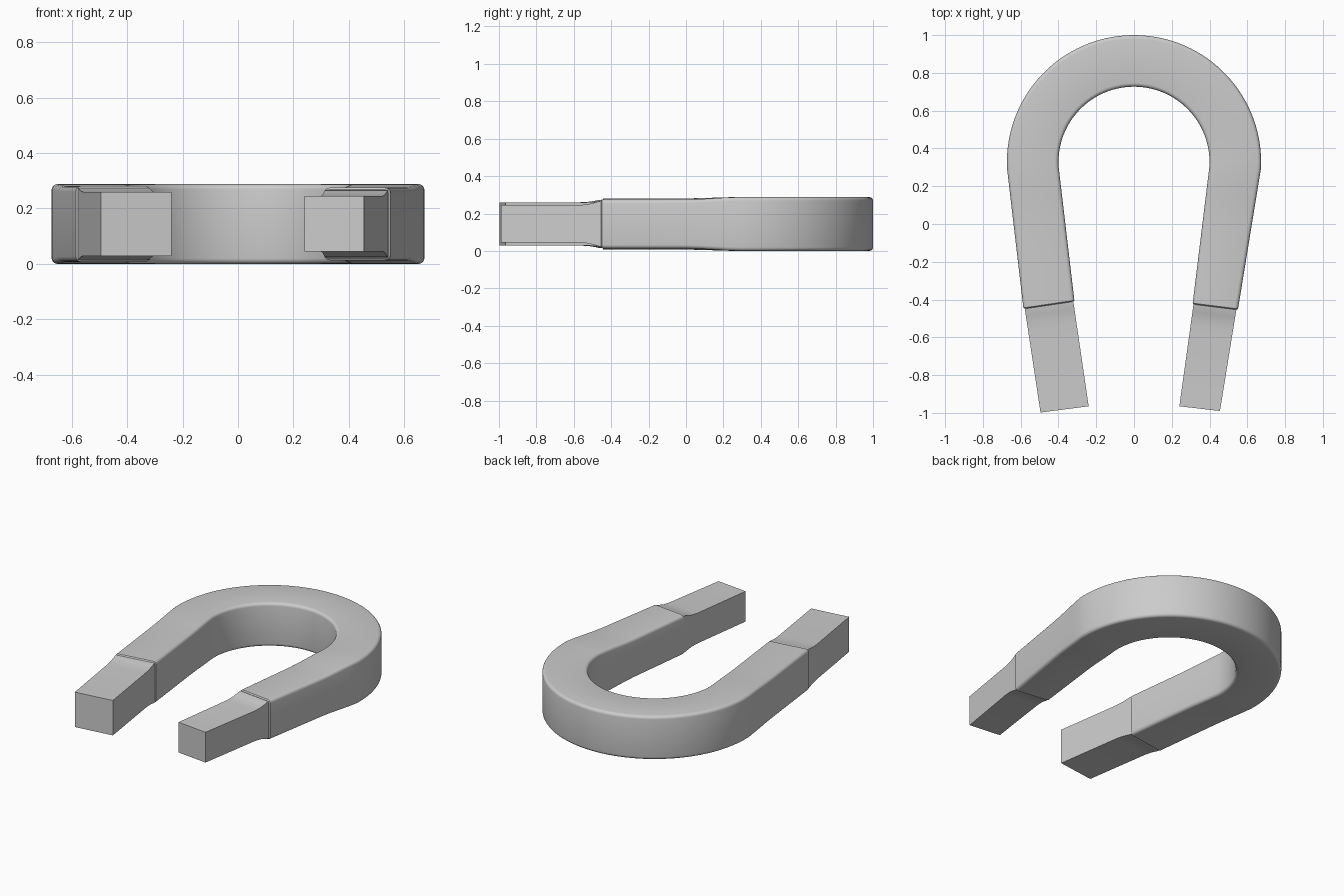
import bpy, bmesh
from math import sin, cos, pi, radians
from mathutils import Vector

if "Cube" in bpy.data.objects:
    bpy.data.objects.remove(bpy.data.objects["Cube"])

CY, RO, RI, H = 0.327, 0.673, 0.4, 0.288


def section(outer, inner, z0, z1, r):
    """Rounded rectangle (or plain when r is 0) between two plan points."""
    o, i = Vector((*outer, 0)), Vector((*inner, 0))
    w = (o - i).length
    d = (o - i) / w
    pts = []
    for u, z, a0 in ((w - r, z1 - r, 0), (r, z1 - r, 90),
                     (r, z0 + r, 180), (w - r, z0 + r, 270)):
        for k in range(5 if r else 1):
            a = radians(a0 + 22.5 * k)
            pts.append(i + d * (u + r * cos(a)) + Vector((0, 0, z + r * sin(a))))
    return pts


def loft(name, stations):
    """Skin consecutive sections and cap both ends."""
    bm = bmesh.new()
    rings = [[bm.verts.new(p) for p in section(*s)] for s in stations]
    n = len(rings[0])
    for a, b in zip(rings, rings[1:]):
        for k in range(n):
            bm.faces.new((a[k], a[(k + 1) % n], b[(k + 1) % n], b[k]))
    bm.faces.new(rings[0])
    bm.faces.new(rings[-1])
    bmesh.ops.recalc_face_normals(bm, faces=bm.faces)
    me = bpy.data.meshes.new(name)
    bm.to_mesh(me)
    bm.free()
    ob = bpy.data.objects.new(name, me)
    bpy.context.collection.objects.link(ob)
    bpy.ops.object.select_all(action='DESELECT')
    ob.select_set(True)
    bpy.context.view_layer.objects.active = ob
    bpy.ops.object.shade_smooth_by_angle(angle=radians(30))


def arc(a, rad):
    return (rad * cos(a), CY + rad * sin(a))


def lerp(a, b, t):
    return tuple(p + (q - p) * t for p, q in zip(a, b))


def leg(side, outer, inner, z0, z1):
    """Stations from the bend down to the stepped end of one leg."""
    a = -0.05 if side > 0 else pi + 0.05
    so, si = arc(a, RO), arc(a, RI)
    out = []
    for t in (0.1, 0.2, 0.3, 0.4, 0.7, 0.992, 1):
        e = min(t / 0.4, 1)
        e = e * e * (3 - 2 * e)
        o, i = lerp(so, outer, t), lerp(si, inner, t)
        g = 0.007 if t == 1 else 0
        w = 0.007 / 0.25 if g else 0
        out.append((lerp(o, i, w), lerp(i, o, w),
                    z0 * e + g, H + (z1 - H) * e - g, 0.02 - g))
    return out


# Horseshoe body: right leg, round bend, left leg
right = leg(1, (0.55, -0.455), (0.31, -0.425), 0.013, 0.275)
left = leg(-1, (-0.585, -0.45), (-0.315, -0.41), 0.007, 0.281)
bend = []
for k in range(57):
    a = -0.05 + (pi + 0.1) * k / 56
    bend.append((arc(a, RO), arc(a, RI), 0, H, 0.02))
loft("horseshoe_body", right[::-1] + bend + left)


# Square pole tips with a short sloped shoulder
def tip(name, so, si, eo, ei, shoulder, end):
    st = []
    for t, f in ((-0.03, 0), (0.03, 0.15), (0.07, 0.45), (0.13, 0.8), (0.22, 1), (1, 1)):
        st.append((lerp(so, eo, t), lerp(si, ei, t), *lerp(shoulder, end, f), 0))
    loft(name, st)


tip("right_tip", (0.542, -0.453), (0.315, -0.425), (0.455, -0.99), (0.24, -0.965),
    (0.022, 0.268), (0.045, 0.245))
tip("left_tip", (-0.578, -0.449), (-0.321, -0.411), (-0.495, -0.998), (-0.24, -0.965),
    (0.014, 0.275), (0.029, 0.26))
